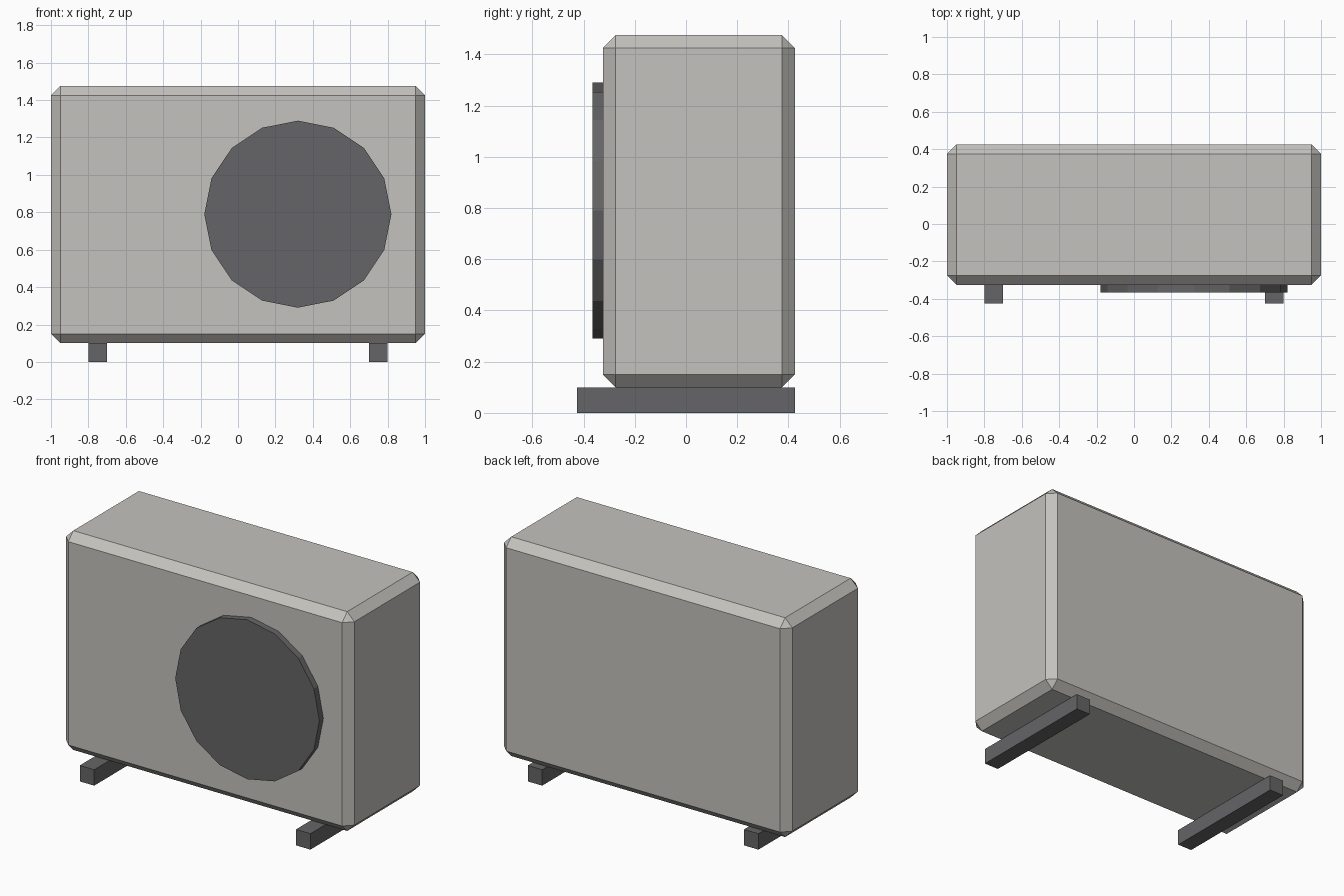
import bpy
import bmesh
from math import pi
from mathutils import Matrix, Vector

cube = bpy.data.objects.get("Cube")
if cube:
    bpy.data.objects.remove(cube, do_unlink=True)


def make_material(name, rgb):
    mat = bpy.data.materials.new(name)
    mat.use_nodes = True
    color = (*rgb, 1)
    mat.diffuse_color = color
    mat.node_tree.nodes["Principled BSDF"].inputs["Base Color"].default_value = color
    return mat


def add_object(name, bm, mat):
    bmesh.ops.recalc_face_normals(bm, faces=bm.faces)
    mesh = bpy.data.meshes.new(name)
    bm.to_mesh(mesh)
    bm.free()
    mesh.materials.append(mat)
    obj = bpy.data.objects.new(name, mesh)
    bpy.context.collection.objects.link(obj)
    return obj


def box(name, low, high, mat, chamfer=0):
    low, high = Vector(low), Vector(high)
    bm = bmesh.new()
    size = Matrix.Diagonal((*(high - low), 1))
    bmesh.ops.create_cube(bm, size=1, matrix=Matrix.Translation((low + high) / 2) @ size)
    if chamfer:
        bmesh.ops.bevel(bm, geom=bm.edges[:], offset=chamfer, offset_type='OFFSET',
                        segments=1, affect='EDGES', profile=0.5)
    return add_object(name, bm, mat)


light_grey = make_material("light warm grey", (0.55, 0.54, 0.51))
dark_grey = make_material("dark grey", (0.13, 0.13, 0.135))

# Chamfered casing
box("casing", (-1, -0.325, 0.1), (1, 0.425, 1.475), light_grey, chamfer=0.05)

# Raised round fan cover on the front
bm = bmesh.new()
turn = Matrix.Translation((0.32, -0.34, 0.79)) @ Matrix.Rotation(pi / 2, 4, 'X')
bmesh.ops.create_cone(bm, cap_ends=True, segments=16, radius1=0.5, radius2=0.5,
                      depth=0.05, matrix=turn)
add_object("fan_cover", bm, dark_grey)

# Mounting rails under the casing
for side, x in (("left", 0.75), ("right", -0.75)):
    box(side + "_rail", (x - 0.05, -0.425, 0), (x + 0.05, 0.425, 0.1), dark_grey)
